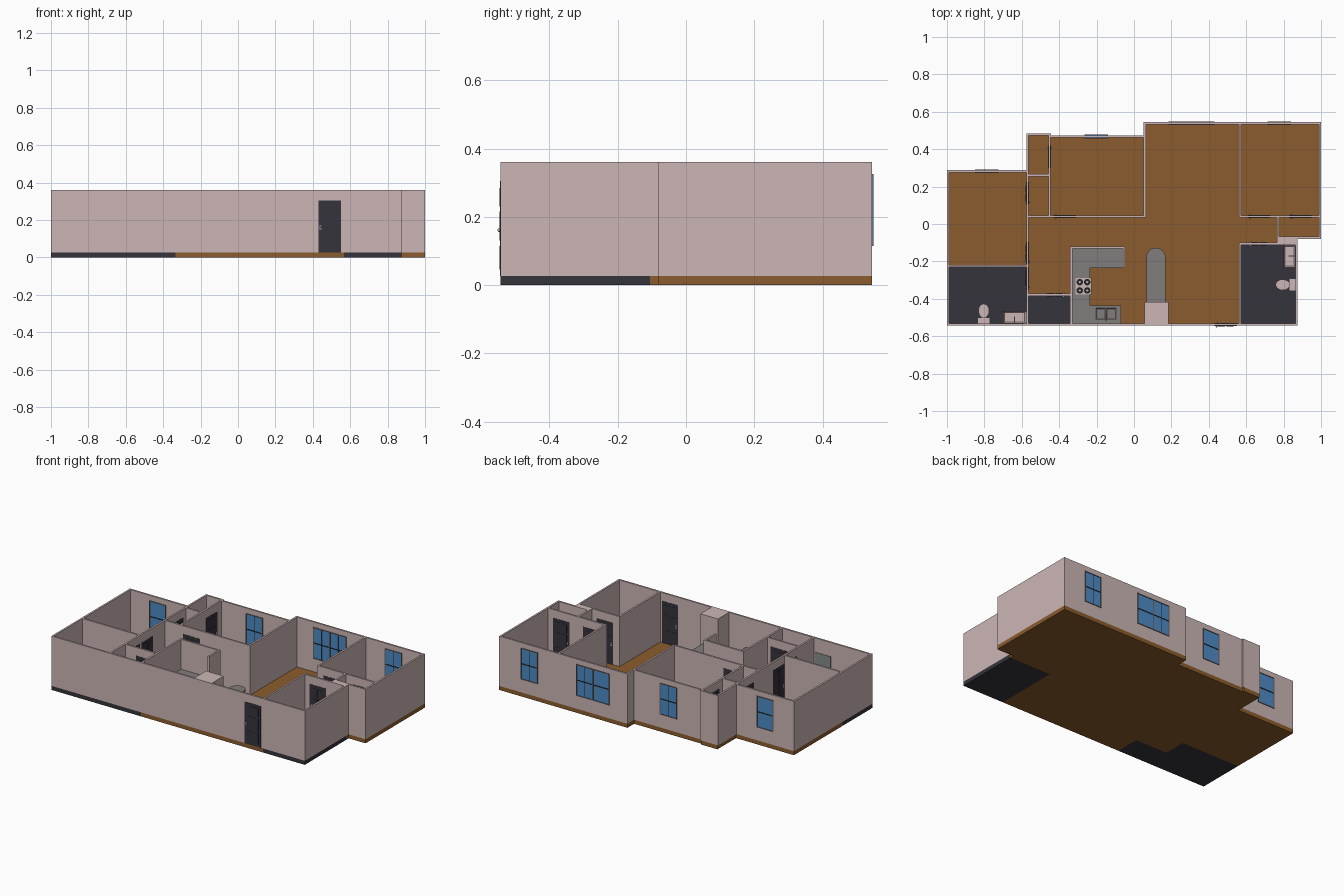
import bpy, bmesh, math
from mathutils import Matrix, Vector

if "Cube" in bpy.data.objects:
    bpy.data.objects.remove(bpy.data.objects["Cube"])

FLOOR, TOP, T = 0.027, 0.36, 0.012      # floor level, wall top, wall thickness

def material(name, rgb):
    m = bpy.data.materials.new(name)
    m.diffuse_color = (*rgb, 1)
    m.use_nodes = True
    m.node_tree.nodes["Principled BSDF"].inputs["Base Color"].default_value = m.diffuse_color
    return m

PINK = material("pale pink", (0.60, 0.47, 0.46))
WOOD = material("wood brown", (0.26, 0.107, 0.026))
DARK = material("dark tile", (0.036, 0.033, 0.044))
GREY = material("counter grey", (0.22, 0.21, 0.20))
BLUE = material("window blue", (0.075, 0.26, 0.56))
FRAME = material("frame grey", (0.16, 0.13, 0.12))
MIRROR = material("mirror grey", (0.24, 0.26, 0.25))
METAL = material("metal", (0.50, 0.50, 0.50))
BLACK = material("black", (0.015, 0.015, 0.018))

def finish(name, bm, mats, smooth=False):
    bmesh.ops.recalc_face_normals(bm, faces=bm.faces)
    me = bpy.data.meshes.new(name)
    bm.to_mesh(me)
    bm.free()
    for m in mats:
        me.materials.append(m)
    ob = bpy.data.objects.new(name, me)
    bpy.context.collection.objects.link(ob)
    if smooth:
        for p in me.polygons:
            p.use_smooth = len(p.vertices) < 5
    return ob

def boxes(name, parts):
    """One object from boxes given as (low corner, high corner, material)."""
    bm, mats = bmesh.new(), []
    for lo, hi, mat in parts:
        if mat not in mats:
            mats.append(mat)
        lo, hi = Vector(lo), Vector(hi)
        mx = Matrix.Translation((lo + hi) / 2) @ Matrix.Diagonal((*(hi - lo), 1))
        vs = bmesh.ops.create_cube(bm, size=1, matrix=mx)["verts"]
        for f in {f for v in vs for f in v.link_faces}:
            f.material_index = mats.index(mat)
    return finish(name, bm, mats)

def prism(name, pts, z0, z1, mat):
    """Upright extrusion of a plan outline."""
    bm = bmesh.new()
    f = bm.faces.new([bm.verts.new((x, y, z0)) for x, y in pts])
    r = bmesh.ops.extrude_face_region(bm, geom=[f])
    bmesh.ops.translate(bm, vec=(0, 0, z1 - z0),
                        verts=[v for v in r["geom"] if isinstance(v, bmesh.types.BMVert)])
    return finish(name, bm, [mat])

def basin(name, lo, hi, rim, depth, mat):
    """Box whose top is inset and sunk."""
    ob = boxes(name, [(lo, hi, mat)])
    bm = bmesh.new()
    bm.from_mesh(ob.data)
    top = max(bm.faces, key=lambda f: f.calc_center_median().z)
    bmesh.ops.inset_region(bm, faces=[top], thickness=rim)
    bmesh.ops.translate(bm, vec=(0, 0, -depth), verts=top.verts[:])
    bm.to_mesh(ob.data)
    bm.free()

def disc(name, x, y, z, r1, r2, h, mat, sx=1, sy=1, n=24):
    bm = bmesh.new()
    bmesh.ops.create_cone(bm, cap_ends=True, segments=n, radius1=r1, radius2=r2, depth=h,
                          matrix=Matrix.Translation((x, y, z + h / 2)) @ Matrix.Diagonal((sx, sy, 1, 1)))
    return finish(name, bm, [mat], True)

# floors
prism("wood_floor", [(-1, -.225), (-1, .288), (-.572, .288), (-.572, .485), (-.45, .485), (-.45, .474),
      (.052, .474), (.052, .545), (1, .545), (1, -.08), (.875, -.08), (.875, -.106), (.567, -.106),
      (.567, -.544), (-.335, -.544), (-.335, -.378), (-.57, -.378), (-.57, -.225)], 0, FLOOR, WOOD)
prism("left_tile_floor", [(-1, -.544), (-.335, -.544), (-.335, -.378), (-.57, -.378), (-.57, -.225),
      (-1, -.225)], 0, FLOOR, DARK)
prism("right_tile_floor", [(.567, -.544), (.875, -.544), (.875, -.106), (.567, -.106)], 0, FLOOR, DARK)

# walls: centre lines (x0, y0, x1, y1)
h = T / 2
outer = [(-1 + h, -.538, .869, -.538), (-.994, -.538, -.994, .282), (-.994, .282, -.57, .282),
         (-.57, .479, -.45, .479), (-.45, .468, .058, .468), (.058, .539, .994, .539),
         (.994, .539, .994, -.074), (.994, -.074, .77, -.074), (.869, -.074, .869, -.538)]
inner = [(-.57, -.538, -.57, .479), (-.994, -.225, -.57, -.225), (-.452, .04, -.452, .479),
         (-.57, .26, -.452, .26), (-.57, .04, .058, .04), (.058, .04, .058, .539), (.567, .04, .567, .539),
         (.567, .04, .994, .04), (.77, .04, .77, -.106), (.567, -.106, .869, -.106),
         (.567, -.106, .567, -.538), (-.57, -.378, -.335, -.378), (-.335, -.538, -.335, -.126),
         (-.335, -.126, -.053, -.126), (-.053, -.126, -.053, -.23)]

def wall_parts(lines):
    return [((min(a, c) - h, min(b, d) - h, FLOOR), (max(a, c) + h, max(b, d) + h, TOP), PINK)
            for a, b, c, d in lines]

boxes("outer_walls", wall_parts(outer))
boxes("inner_walls", wall_parts(inner))
boxes("thick_wall_block", [((.77, -.106, FLOOR), (.875, -.07, TOP), PINK)])
boxes("kitchen_pillar", [((.055, -.538, FLOOR), (.185, -.416, TOP), PINK)])

def along(axis, c, half, a, b, z0, z1, mat):
    """Plate in a wall that runs along the given axis at coordinate c."""
    if axis == "x":
        return ((a, c - half, z0), (b, c + half, z1), mat)
    return ((c - half, a, z0), (c + half, b, z1), mat)

# panelled doors with a knob on both sides: axis, wall position, start, knob at start?
def door(name, axis, c, s, knob_first):
    w = .12
    parts = [along(axis, c, h + .0015, s, s + w, FLOOR, .305, DARK)]
    for col in (0, 1):
        for z0, z1 in ((.045, .115), (.13, .215), (.23, .285)):
            a = s + .018 + col * .046
            parts.append(along(axis, c, h + .003, a, a + .038, z0, z1, DARK))
    k = s + (.012 if knob_first else w - .012)
    parts.append(along(axis, c, h + .003, k - .005, k + .005, .15, .172, METAL))
    boxes(name, parts)
    bm = bmesh.new()
    for side in (-1, 1):
        off = c + side * (h + .004)
        pos = (k, off, .161) if axis == "x" else (off, k, .161)
        bmesh.ops.create_icosphere(bm, subdivisions=2, radius=.005, matrix=Matrix.Translation(pos))
    finish(name + "_knobs", bm, [METAL], True)

for name, *spec in [("front_door", "x", -.538, .43, True), ("left_bedroom_door", "y", -.57, -.215, True),
                    ("left_bath_door", "y", -.57, -.35, True), ("left_closet_door", "y", -.57, .105, True),
                    ("middle_closet_door", "y", -.452, .30, False), ("middle_bedroom_door", "x", .04, -.43, True),
                    ("pantry_door", "x", -.378, -.485, False), ("right_bedroom_door", "x", .04, .61, True),
                    ("right_closet_door", "x", .04, .83, True), ("right_bath_door", "x", -.106, .61, True)]:
    door(name, *spec)

# windows with frame and glazing bars
def window(name, c, a, b, sashes=1):
    z0, z1, f = .115, .325, .005
    parts = [along("x", c, h + .001, a, b, z0, z1, BLUE)]
    for p, q, r, s in ((a, b, z0, z0 + f), (a, b, z1 - f, z1), (a, a + f, z0, z1), (b - f, b, z0, z1)):
        parts.append(along("x", c, h + .004, p, q, r, s, FRAME))
    zm, w = (z0 + z1) / 2, (b - a) / sashes
    parts.append(along("x", c, h + .003, a, b, zm - .003, zm + .003, BLACK))
    for i in range(sashes):
        m = a + w * (i + .5)
        parts.append(along("x", c, h + .002, m - .001, m + .001, z0, z1, BLACK))
        if i:
            parts.append(along("x", c, h + .004, a + w * i - .004, a + w * i + .004, z0, z1, FRAME))
    boxes(name, parts)

window("left_bedroom_window", .282, -.85, -.725)
window("middle_bedroom_window", .468, -.265, -.14)
window("living_room_window", .539, .185, .43, 2)
window("right_bedroom_window", .539, .715, .84)

# kitchen counter: cabinets below, worktop above
x0, y0, y1 = -.329, -.532, -.132
u_shape = [(x0, y0), (-.07, y0), (-.07, -.435), (-.235, -.435), (-.235, -.234), (-.059, -.234), (-.059, y1), (x0, y1)]
prism("kitchen_cabinets", [(x, y) for x, y in u_shape], FLOOR, .148, PINK)
prism("kitchen_worktop", u_shape, .148, .16, GREY)

# stove with four burners
boxes("stove", [((-.312, -.378, .155), (-.228, -.288, .164), PINK)])
for i, x in enumerate((-.29, -.25)):
    for j, y in enumerate((-.355, -.311)):
        disc(f"burner_{i}{j}", x, y, .164, .017, .017, .003, BLACK)
        disc(f"burner_cap_{i}{j}", x, y, .167, .006, .006, .002, METAL, n=12)

# double kitchen sink with tap
for i, x in enumerate((-.203, -.147)):
    basin(f"kitchen_sink_{i}", (x, -.51, .155), (x + .052, -.45, .168), .006, .01, PINK)
boxes("kitchen_tap", [((-.153, -.52, .16), (-.147, -.514, .195), METAL), ((-.153, -.52, .19), (-.147, -.48, .195), METAL)])

# bar with a round end
def bar(r):
    cx, cy = .117, -.178
    return [(cx - r, -.416), (cx + r, -.416)] + [
        (cx + r * math.cos(math.pi * i / 16), cy + r * math.sin(math.pi * i / 16)) for i in range(17)]

prism("bar_base", bar(.042), FLOOR, .152, PINK)
prism("bar_top", bar(.051), .152, .165, GREY)

# bathroom vanities, taps and mirrors
basin("left_vanity", (-.70, -.532, FLOOR), (-.576, -.466, .14), .012, .02, PINK)
basin("right_vanity", (.80, -.232, FLOOR), (.863, -.112, .14), .012, .02, PINK)
boxes("left_tap", [((-.641, -.527, .14), (-.635, -.495, .152), METAL)])
boxes("right_tap", [((.826, -.175, .14), (.858, -.169, .152), METAL)])
boxes("left_mirror", [((-.70, -.533, .17), (-.585, -.529, .265), MIRROR)])
boxes("right_mirror", [((.860, -.23, .17), (.864, -.118, .265), MIRROR)])

# toilets: (back centre, direction the bowl points)
def toilet(name, x, y, dx, dy):
    px, py = abs(dy), abs(dx)
    sx, sy = 1 + .3 * abs(dx), 1 + .3 * abs(dy)
    bx, by = x + dx * .068, y + dy * .068
    disc(name + "_bowl", bx, by, FLOOR, .016, .027, .05, PINK, sx, sy)
    disc(name + "_seat", bx, by, .077, .029, .029, .007, PINK, sx, sy)
    for part, hw, d, z0, z1 in (("tank", .03, .03, .075, .135), ("tank_lid", .033, .033, .135, .142),
                                ("foot", .014, .06, FLOOR, .077)):
        a, b = (x - px * hw, y - py * hw), (x + px * hw + dx * d, y + py * hw + dy * d)
        boxes(f"{name}_{part}", [((min(a[0], b[0]), min(a[1], b[1]), z0), (max(a[0], b[0]), max(a[1], b[1]), z1), PINK)])

toilet("left_toilet", -.803, -.532, 0, 1)
toilet("right_toilet", .863, -.325, -1, 0)
